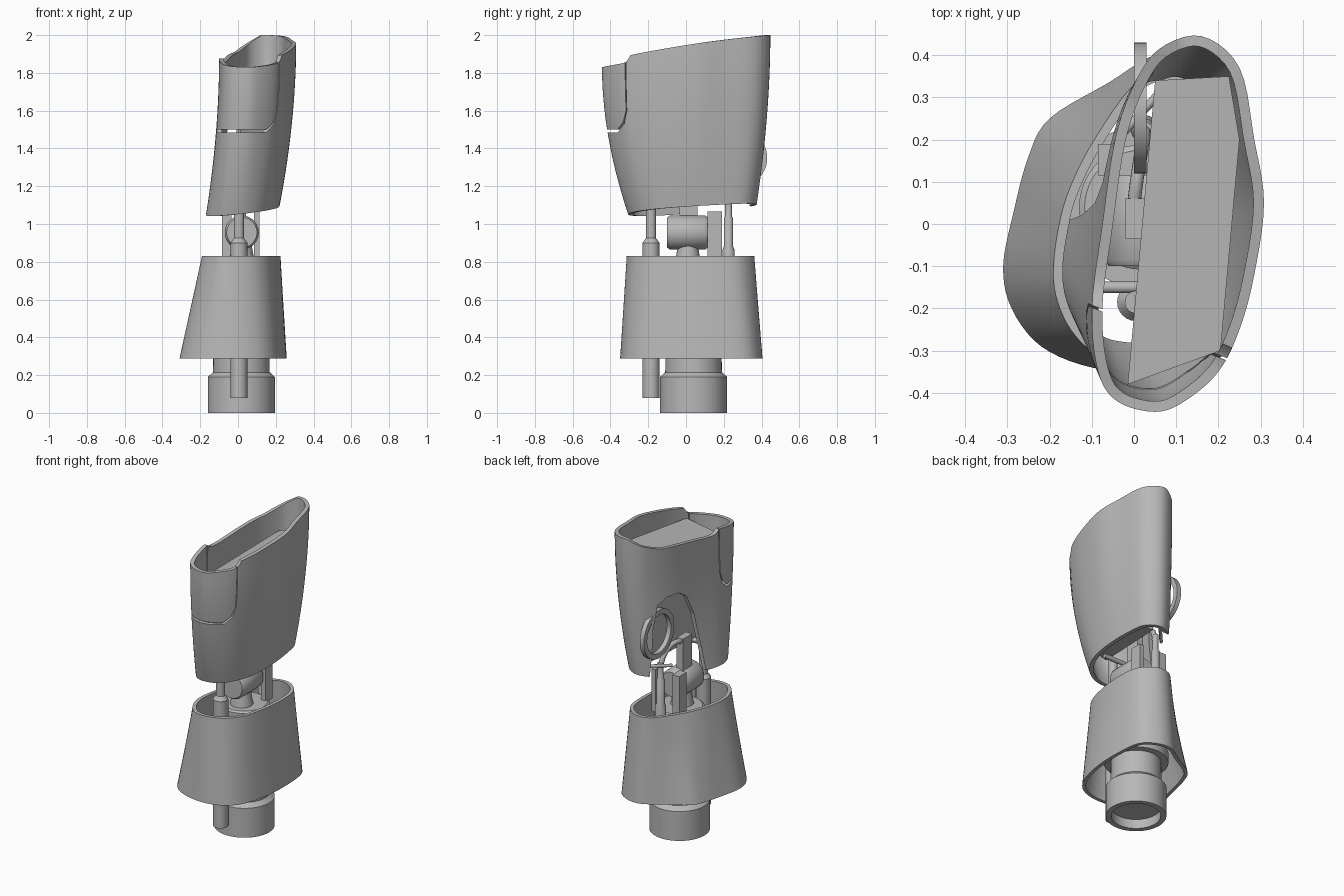
import bpy, bmesh, math
from mathutils import Vector, Matrix

cube = bpy.data.objects.get("Cube")
if cube:
    bpy.data.objects.remove(cube, do_unlink=True)

GREY = (0.48, 0.48, 0.48, 1)
mat = bpy.data.materials.new("plain grey")
mat.use_nodes = True
mat.diffuse_color = GREY
mat.node_tree.nodes["Principled BSDF"].inputs["Base Color"].default_value = GREY


def finish(name, bm, smooth=True):
    bmesh.ops.recalc_face_normals(bm, faces=bm.faces)
    mesh = bpy.data.meshes.new(name)
    bm.to_mesh(mesh)
    bm.free()
    mesh.materials.append(mat)
    ob = bpy.data.objects.new(name, mesh)
    bpy.context.collection.objects.link(ob)
    if smooth:
        shade(ob)
    return ob


def activate(ob):
    bpy.ops.object.select_all(action='DESELECT')
    ob.select_set(True)
    bpy.context.view_layer.objects.active = ob


def shade(ob):
    activate(ob)
    bpy.ops.object.shade_smooth_by_angle(angle=math.radians(35))


def loft(rings, caps=False, loop=False):
    """Skin equal-length closed rings; cap the ends or join last to first."""
    bm = bmesh.new()
    rows = [[bm.verts.new(p) for p in ring] for ring in rings]
    pairs = list(zip(rows, rows[1:])) + ([(rows[-1], rows[0])] if loop else [])
    n = len(rows[0])
    for a, b in pairs:
        for i in range(n):
            j = (i + 1) % n
            bm.faces.new((a[i], a[j], b[j], b[i]))
    if caps:
        bm.faces.new(rows[0])
        bm.faces.new(rows[-1])
    return bm


def rounded(points, steps=5):
    """Closed Catmull-Rom outline through the points."""
    pts = [Vector(p) for p in points]
    n, out = len(pts), []
    for i in range(n):
        a, b, c, d = (pts[(i + k) % n] for k in (-1, 0, 1, 2))
        for s in range(steps):
            t = s / steps
            out.append(0.5 * (2 * b + (c - a) * t + (2 * a - 5 * b + 4 * c - d) * t * t
                              + (3 * b - a - 3 * c + d) * t ** 3))
    return out


def inset(ring, amount):
    """Offset a clockwise outline inward."""
    n, out = len(ring), []
    for i, p in enumerate(ring):
        tan = (ring[(i + 1) % n] - ring[i - 1]).normalized()
        out.append(p + Vector((tan.y, -tan.x)) * amount)
    return out


def shell(name, low, high, z_low, z_high, wall, levels, ease):
    """Open tube with wall thickness between two outlines."""
    outer, inner = [], []
    for k in range(levels + 1):
        t = k / levels
        f = 1 - (1 - t) ** ease
        ring = [a.lerp(b, f) for a, b in zip(low, high)]
        heights = [z_low(p) * (1 - t) + z_high(q) * t for p, q in zip(low, high)]
        for rows, outline in ((outer, ring), (inner, inset(ring, wall))):
            rows.append([(p.x, p.y, z) for p, z in zip(outline, heights)])
    return finish(name, loft(outer + inner[::-1], loop=True))


def prism(name, profile, place, a, b):
    return finish(name, loft([[place(u, v, w) for u, v in profile] for w in (a, b)], caps=True), False)


def cut(target, cutter):
    cutter.hide_render = True
    mod = target.modifiers.new("cut", 'BOOLEAN')
    mod.operation, mod.solver, mod.object = 'DIFFERENCE', 'EXACT', cutter
    activate(target)
    bpy.ops.object.modifier_apply(modifier=mod.name)
    bpy.data.objects.remove(cutter, do_unlink=True)


def lathe(name, profile, centre, axis='Z', sides=48, loop=False):
    """Revolve (radius, height) pairs about an axis through centre."""
    turn = {'Z': Matrix(), 'Y': Matrix.Rotation(-math.pi / 2, 4, 'X'),
            'X': Matrix.Rotation(math.pi / 2, 4, 'Y')}[axis]
    rings = [[Vector(centre) + turn @ Vector((r * math.cos(2 * math.pi * i / sides),
                                              r * math.sin(2 * math.pi * i / sides), h))
              for i in range(sides)] for r, h in profile]
    return finish(name, loft(rings, caps=not loop, loop=loop))


def box(name, x, y, z):
    bm = bmesh.new()
    bmesh.ops.create_cube(bm, size=1)
    for v in bm.verts:
        v.co = [lo + (hi - lo) * (c + 0.5) for c, (lo, hi) in zip(v.co, (x, y, z))]
    return finish(name, bm, False)


def tube(name, points, radius):
    cu = bpy.data.curves.new(name, 'CURVE')
    cu.dimensions = '3D'
    cu.bevel_depth, cu.use_fill_caps = radius, True
    sp = cu.splines.new('NURBS')
    sp.points.add(len(points) - 1)
    for p, co in zip(sp.points, points):
        p.co = (*co, 1)
    sp.use_endpoint_u, sp.order_u = True, min(4, len(points))
    ob = bpy.data.objects.new(name, cu)
    bpy.context.collection.objects.link(ob)
    cu.materials.append(mat)


def clamp(v):
    return min(1, max(0, v))


# Upper shell: leaning oval tube, rim lower on one side and at the front panel
upper_top = rounded([(.16, .445), (.25, .37), (.285, .2), (.308, .05), (.285, -.12), (.25, -.25),
                     (.2, -.35), (.12, -.42), (.05, -.445), (-.04, -.42), (-.085, -.35), (-.1, -.2),
                     (-.075, 0), (-.045, .2), (0, .33), (.06, .415)])
upper_low = rounded([(.12, .37), (.19, .31), (.215, .17), (.22, .04), (.21, -.08), (.18, -.18),
                     (.12, -.26), (.05, -.3), (-.02, -.305), (-.09, -.285), (-.145, -.22), (-.17, -.12),
                     (-.15, .02), (-.1, .17), (-.03, .29), (.05, .36)])


def rim_height(p):
    beyond = p.y + 0.31 + 0.39 * (p.x - 0.2)
    drop = clamp((0.03 - beyond) / 0.03)
    main = max(1.855, 1.947 + .155 * p.y - .08 * p.y ** 2 - .075 * clamp((.12 - p.x) / .14))
    return main * (1 - drop) + (1.915 + .19 * p.y) * drop


upper = shell("upper_shell", upper_low, upper_top, lambda p: 1.07 + .1 * p.x + .06 * p.y,
              rim_height, 0.025, 14, 1.9)

# Arched side opening
arch = [(0, .9), (.02, 1.2), (.05, 1.42), (.1, 1.55), (.16, 1.59), (.25, 1.59), (.31, 1.55),
        (.335, 1.4), (.345, .9)]
cut(upper, prism("arch_cutter", arch, lambda u, v, w: (w, u, v), -.4, .06))

# Front panel seam: a rounded L-shaped slot, swept along the panel line
along = Vector((.28, -.11, 0)).normalized()
forward = Vector((along.y, -along.x, 0))
seam = [(0, 2.2), (0, 1.6), (.02, 1.53), (.065, 1.485), (.4, 1.485), (.4, 1.503),
        (.07, 1.499), (.027, 1.536), (.005, 1.6), (.005, 2.2)]
cut(upper, prism("seam_cutter", seam,
                 lambda u, v, w: Vector((.06, -.255, v)) + forward * u + along * w, -.4, .4))
shade(upper)

# Inner block, its sloping top showing inside the rim
block_top = [(.05, .34), (.225, .35), (.25, .2), (.205, -.3), (-.015, -.38)]
block_low = [(.065, .25), (.14, .25), (.17, .1), (.12, -.18), (.045, -.2)]
finish("inner_block", loft([[(x, y, 1.15) for x, y in block_low],
                            [(x, y, 1.76 + .4 * x + .05 * y) for x, y in block_top]], caps=True), False)

# Lower shell: flared, open at both ends
lower_low = rounded([(.05, .4), (.15, .392), (.235, .32), (.257, .15), (.25, -.03), (.21, -.2),
                     (.14, -.3), (.03, -.345), (-.1, -.34), (-.22, -.29), (-.29, -.2), (-.31, -.1),
                     (-.285, .03), (-.25, .16), (-.2, .25), (-.06, .335)])
lower_top = rounded([(.06, .36), (.14, .345), (.21, .265), (.225, .12), (.21, -.03), (.17, -.18),
                     (.1, -.27), (0, -.31), (-.09, -.305), (-.15, -.25), (-.185, -.17), (-.19, -.09),
                     (-.175, .01), (-.15, .09), (-.1, .19), (-.01, .32)])
shell("lower_shell", lower_low, lower_top, lambda p: .287, lambda p: .83, .022, 4, 1)

# Base connector with recessed underside, neck and collar
lathe("base_column", [(.145, .06), (.145, 0), (.178, 0), (.178, .19), (.15, .215), (.148, .36),
                      (.19, .36), (.19, .42), (.148, .42), (.148, .79), (.135, .8)], (.018, .04, 0))

# Wrist joint: horizontal barrel, pedestal, stem and posts
lathe("joint_barrel", [(.08, -.1), (.09, -.085), (.09, .1), (.08, .115)], (.02, 0, .955), 'Y')
lathe("joint_pedestal", [(.07, .79), (.05, .9)], (.02, .01, 0))
box("joint_stem", (-.02, .025), (-.035, .06), (1.02, 1.24))
for side, x, width in (("right", -.085, .05), ("left", .085, .03)):
    box(side + "_post", (x, x + width), (.115, .19), (.79, 1.065))

# Pistons: thick sleeve, thin rod
lathe("front_piston", [(.045, .08), (.045, .9), (.027, .925), (.027, 1.16)], (.005, -.185, 0), sides=24)
lathe("back_piston", [(.033, .6), (.033, .86), (.025, .88), (.025, 1.03), (.018, 1.04), (.018, 1.14)],
      (.025, .225, 0), sides=24)

# Linkage between pistons and stem, and cross rods
tube("curved_link", [(.025, .225, 1.1), (.025, .21, 1.2), (.01, .14, 1.25), (0, .05, 1.22)], .016)
tube("front_cross_rod", [(-.12, -.15, 1.14), (.1, -.15, 1.14)], .014)
tube("back_cross_rod", [(-.04, .2, 1.13), (.06, .31, 1.14)], .01)

# Side socket ring
lathe("socket_ring", [(.155, -.015), (.155, .015), (.122, .015), (.122, -.015)],
      (.015, .275, 1.35), 'X', loop=True)
